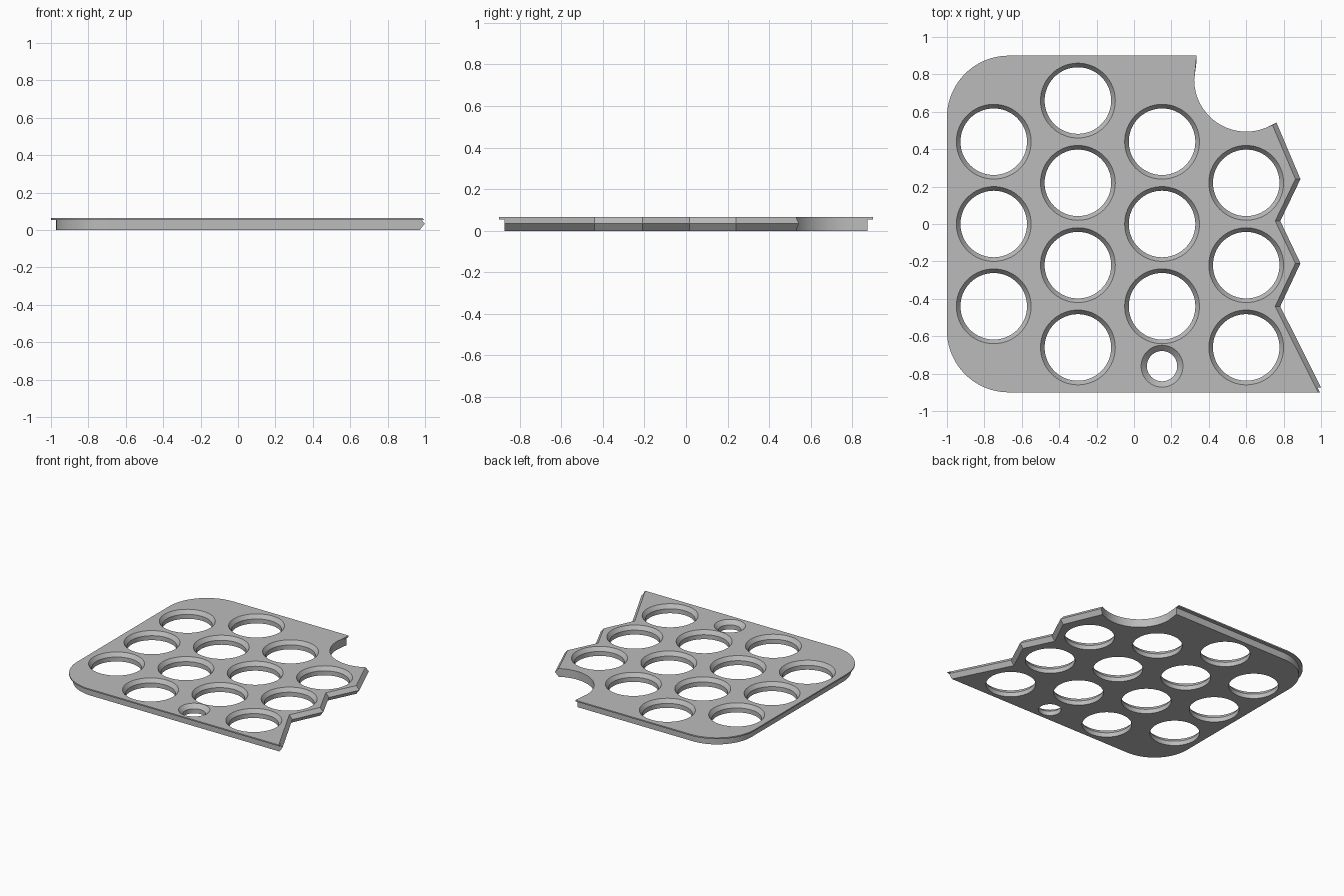
import bpy, bmesh
from math import sin, cos, pi, radians, atan2

cube = bpy.data.objects.get("Cube")
if cube:
    bpy.data.objects.remove(cube)

HALF, EDGE_Y, CORNER = 1.0, 0.9, 0.33
TOP = 0.065

grey = bpy.data.materials.new("plain grey")
grey.use_nodes = True
grey.diffuse_color = (0.5, 0.5, 0.5, 1)
grey.node_tree.nodes["Principled BSDF"].inputs["Base Color"].default_value = (0.5, 0.5, 0.5, 1)


def arc(cx, cy, r, a0, a1, n):
    return [(cx + r * cos(a0 + (a1 - a0) * i / n), cy + r * sin(a0 + (a1 - a0) * i / n))
            for i in range(n + 1)]


def outline(inset, ridge):
    """Plan of the plate: inset narrows the straight sides, ridge pushes out the zigzag."""
    y, r = EDGE_Y - inset, CORNER - inset
    cx, cy = -HALF + CORNER, EDGE_Y - CORNER
    pts = arc(cx, cy, r, pi / 2, pi, 20)
    pts += arc(cx, -cy, r, pi, 1.5 * pi, 20)
    # zigzag side, from the front corner to the scooped corner
    pts.append((0.757 + (y - 0.44) * 0.496 + ridge, -y))
    for px, py in ((0.755, -0.44), (0.863, -0.21), (0.755, 0.016), (0.863, 0.24)):
        pts.append((px + ridge, py))
    pts.append((0.74 + 0.8 * ridge, 0.53 + 0.47 * ridge))
    # round scoop
    pts += arc(0.6, 0.772, 0.278, atan2(-0.242, 0.137), -pi, 28)[1:]
    pts.append((0.335, y))
    return pts


def loft(name, rings):
    """Join equal-length rings of 3D points into a closed solid."""
    bm = bmesh.new()
    loops = [[bm.verts.new(p) for p in ring] for ring in rings]
    for a, b in zip(loops, loops[1:]):
        for i in range(len(a)):
            j = (i + 1) % len(a)
            bm.faces.new((a[i], a[j], b[j], b[i]))
    bm.faces.new(loops[0][::-1])
    bm.faces.new(loops[-1])
    bmesh.ops.recalc_face_normals(bm, faces=bm.faces)
    mesh = bpy.data.meshes.new(name)
    bm.to_mesh(mesh)
    bm.free()
    mesh.materials.append(grey)
    obj = bpy.data.objects.new(name, mesh)
    bpy.context.collection.objects.link(obj)
    return obj


# plate: inset body, thin overhanging lip, pointed zigzag edge
levels = ((0, 0.027, 0), (0.035, 0.027, 0.027), (0.055, 0.027, 0.009),
          (0.055, 0, 0.009), (TOP, 0, 0))
plate = loft("rack_plate", [[(x, y, z) for x, y in outline(inset, ridge)]
                            for z, inset, ridge in levels])

# countersunk round holes in staggered columns
holes = [(x, y, 0.178, 0.2) for x, ys in (
    (-0.75, (-0.44, 0, 0.44)), (-0.3, (-0.66, -0.22, 0.22, 0.66)),
    (0.15, (-0.44, 0, 0.44)), (0.6, (-0.66, -0.22, 0.22))) for y in ys]
holes.append((0.15, -0.76, 0.081, 0.112))

cutters = bpy.data.collections.new("hole_cutters")
bpy.context.scene.collection.children.link(cutters)
for x, y, r, rim in holes:
    profile = ((-0.05, r), (0.035, r), (TOP, rim), (TOP + 0.03, 2 * rim - r))
    cutter = loft("hole_cutter", [[(px, py, z) for px, py in arc(x, y, rad, 0, 2 * pi, 64)[:-1]]
                                  for z, rad in profile])
    bpy.context.collection.objects.unlink(cutter)
    cutters.objects.link(cutter)
    cutter.hide_render = True

cut = plate.modifiers.new("holes", 'BOOLEAN')
cut.operation = 'DIFFERENCE'
cut.solver = 'EXACT'
cut.operand_type = 'COLLECTION'
cut.collection = cutters

bpy.ops.object.select_all(action='DESELECT')
bpy.context.view_layer.objects.active = plate
plate.select_set(True)
bpy.ops.object.modifier_apply(modifier="holes")
for cutter in list(cutters.objects):
    bpy.data.objects.remove(cutter)
bpy.data.collections.remove(cutters)
bpy.ops.object.shade_smooth_by_angle(angle=radians(25))
